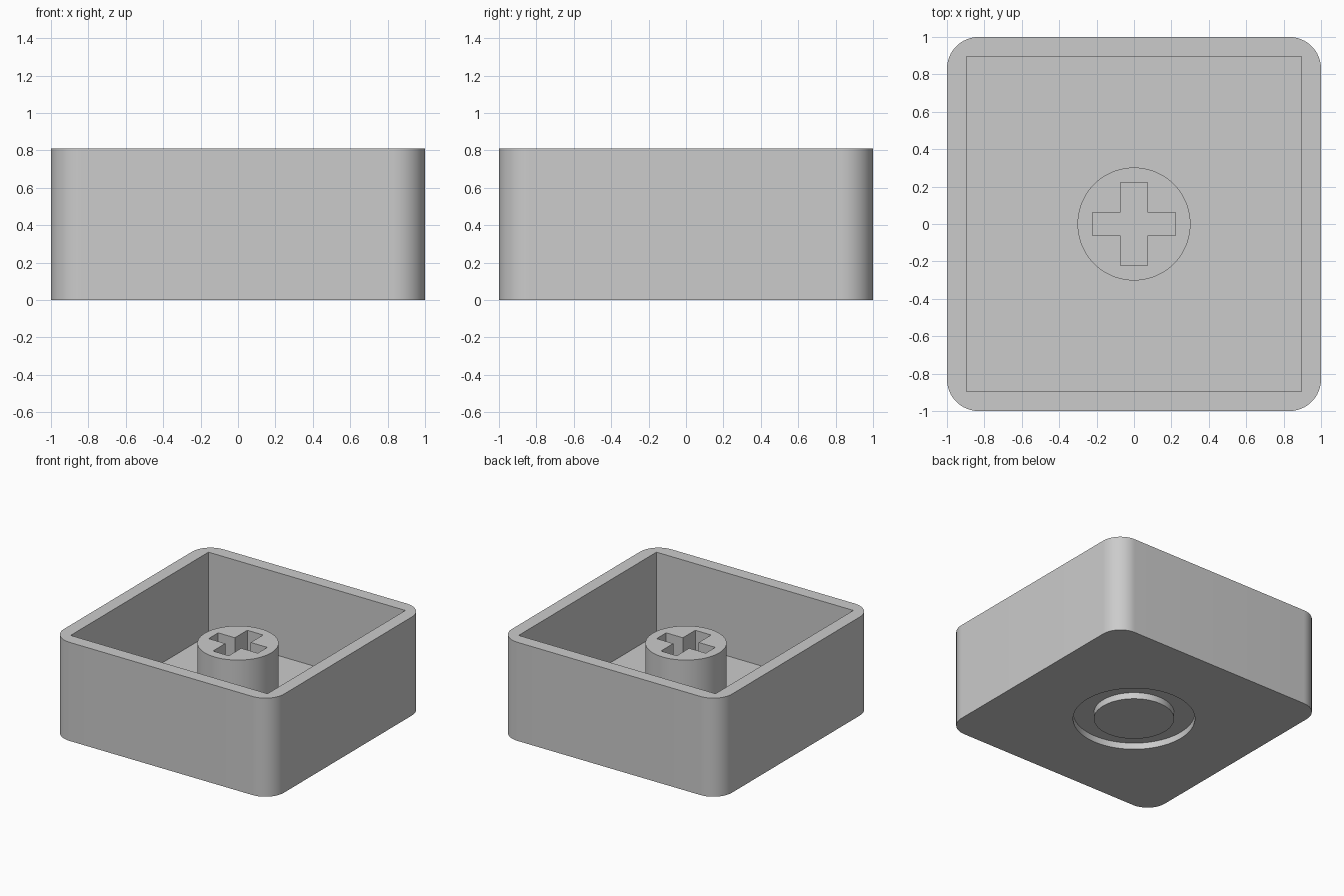
import bpy
import bmesh
from math import pi, cos, sin

if "Cube" in bpy.data.objects:
    bpy.data.objects.remove(bpy.data.objects["Cube"], do_unlink=True)

HEIGHT, FLOOR, STEM_TOP, GROOVE = 0.81, 0.13, 0.645, 0.053
INNER = 0.895          # half width of the cavity
CORNER = 0.17          # outer corner radius
STEM_R, GROOVE_R = 0.302, 0.459

grey = bpy.data.materials.new("plain grey")
grey.use_nodes = True
grey.diffuse_color = (0.6, 0.6, 0.6, 1)
grey.node_tree.nodes["Principled BSDF"].inputs["Base Color"].default_value = grey.diffuse_color


def prism(name, outline, z0, z1):
    """Extrude a flat outline from z0 up to z1."""
    bm = bmesh.new()
    face = bm.faces.new([bm.verts.new((x, y, z0)) for x, y in outline])
    top = bmesh.ops.extrude_face_region(bm, geom=[face])["geom"]
    for v in top:
        if isinstance(v, bmesh.types.BMVert):
            v.co.z = z1
    bmesh.ops.recalc_face_normals(bm, faces=bm.faces)
    mesh = bpy.data.meshes.new(name)
    bm.to_mesh(mesh)
    bm.free()
    obj = bpy.data.objects.new(name, mesh)
    bpy.context.collection.objects.link(obj)
    mesh.materials.append(grey)
    return obj


def circle(r, n=96):
    return [(r * cos(2 * pi * i / n), r * sin(2 * pi * i / n)) for i in range(n)]


def rounded_square(half, r, steps=16):
    c = half - r
    points = []
    for k, (sx, sy) in enumerate([(1, 1), (-1, 1), (-1, -1), (1, -1)]):
        for i in range(steps + 1):
            a = (k + i / steps) * pi / 2
            points.append((sx * c + r * cos(a), sy * c + r * sin(a)))
    return points


def cross(reach, wx, wy):
    """Plus sign: wx is half the upright's width, wy half the bar's height."""
    quarter = [(reach, wy), (wx, wy), (wx, reach)]
    return (quarter + [(-x, y) for x, y in reversed(quarter)]
            + [(-x, -y) for x, y in quarter]
            + [(x, -y) for x, y in reversed(quarter)])


def select_only(obj):
    bpy.ops.object.select_all(action="DESELECT")
    obj.select_set(True)
    bpy.context.view_layer.objects.active = obj


def cut(obj, cutter):
    cutter.hide_render = True
    mod = obj.modifiers.new("cut", "BOOLEAN")
    mod.operation, mod.solver, mod.object = "DIFFERENCE", "EXACT", cutter
    select_only(obj)
    bpy.ops.object.modifier_apply(modifier=mod.name)
    bpy.data.objects.remove(cutter, do_unlink=True)


# Open box with rounded outer corners and a sharp square cavity
shell = prism("shell", rounded_square(1, CORNER), 0, HEIGHT)
square = [(-INNER, -INNER), (INNER, -INNER), (INNER, INNER), (-INNER, INNER)]
cut(shell, prism("cavity_cutter", square, FLOOR, HEIGHT + 0.1))

# Round recess under the base, with a flush hub in its middle
cut(shell, prism("recess_cutter", circle(GROOVE_R), -0.1, GROOVE))
hub = prism("hub", circle(STEM_R), 0, GROOVE)

# Central stem with a cross-shaped socket
stem = prism("stem", circle(STEM_R), FLOOR, STEM_TOP)
cut(stem, prism("socket_cutter", cross(0.223, 0.072, 0.062), FLOOR + 0.02, STEM_TOP + 0.1))

for part in (shell, hub, stem):
    select_only(part)
    bpy.ops.object.shade_smooth_by_angle(angle=pi / 6)
